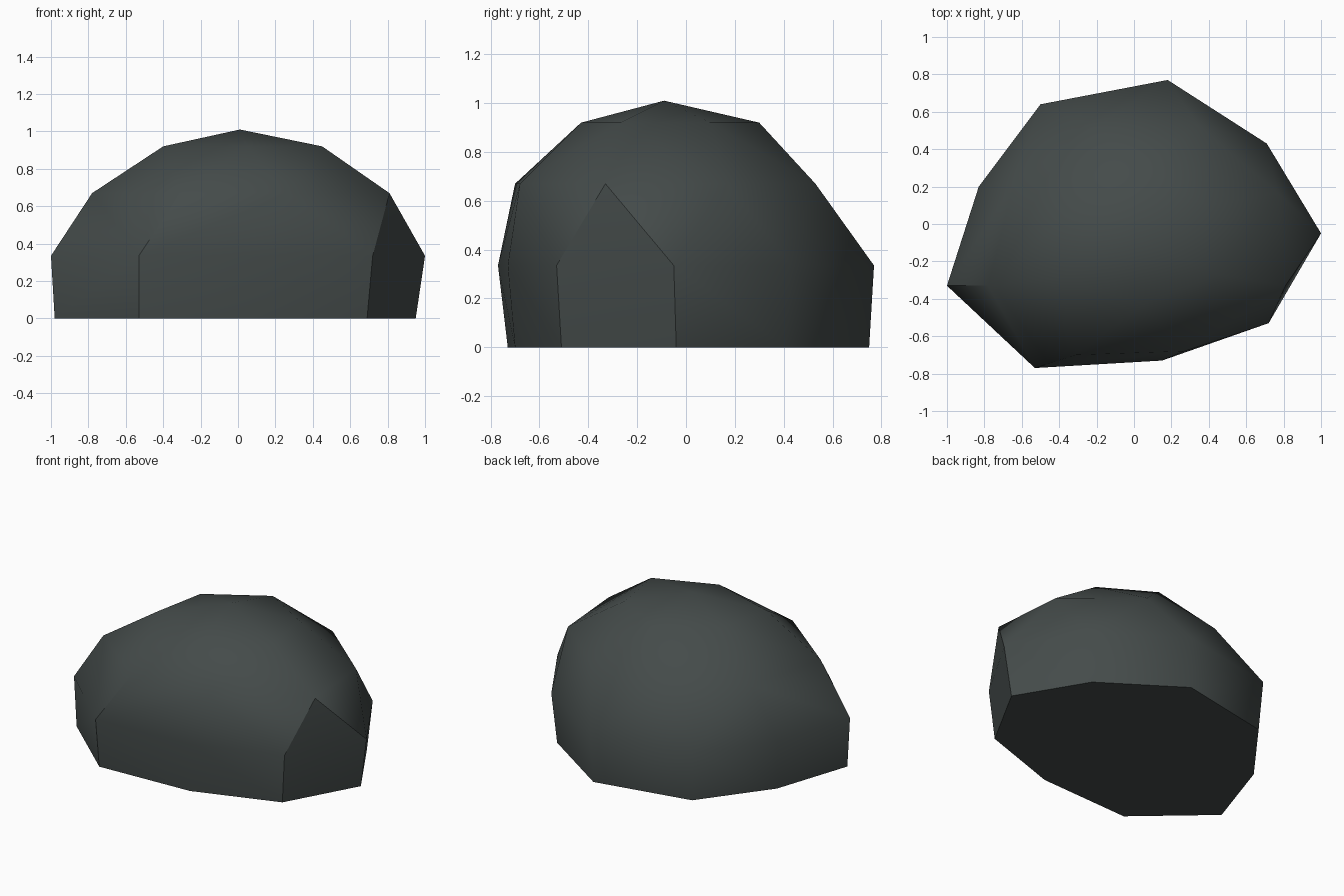
import bpy, bmesh

if "Cube" in bpy.data.objects:
    bpy.data.objects.remove(bpy.data.objects["Cube"])

# Rings of the boulder, each as (height, outline points), from ground to top
base = [(.95, -.04), (.68, .41), (.17, .75), (-.48, .62), (-.81, .18),
        (-.98, -.33), (-.53, -.73), (.13, -.70), (.69, -.51)]
belly = [(1, -.05), (.71, .43), (.18, .77), (-.5, .64), (-.83, .2),
         (-1, -.33), (-.53, -.77), (.15, -.73), (.72, -.53)]
shoulder = [(.81, -.33), (.77, .165), (.34, .53), (-.22, .51), (-.64, .22),
            (-.78, -.33), (-.31, -.70), (.27, -.68)]
crown = [(.45, -.27), (.39, .10), (.05, .30), (-.33, .07), (-.40, -.29), (.05, -.43)]
rings = [(0, base), (.335, belly), (.67, shoulder), (.92, crown), (1.01, [(.01, -.09)])]

bm = bmesh.new()
verts = [[bm.verts.new((x, y, z)) for x, y in pts] for z, pts in rings]
low, mid, high = verts[:3]

# Hard creases: the chipped right facet and the two left front corners
creases = {frozenset(p) for p in [
    (low[0], mid[0]), (mid[0], high[0]), (low[8], mid[8]), (mid[8], high[0]),
    (low[6], mid[6]), (mid[6], high[6]), (low[5], mid[5]), (mid[5], high[5])]}

# Skin the rings as one convex stone
bmesh.ops.convex_hull(bm, input=bm.verts[:])
bmesh.ops.recalc_face_normals(bm, faces=bm.faces[:])
bm.normal_update()
for f in bm.faces:
    f.smooth = True
for e in bm.edges:
    under = sum(f.normal.z < -.9 for f in e.link_faces)
    e.smooth = not (under == 1 or frozenset(e.verts) in creases)

mesh = bpy.data.meshes.new("boulder")
bm.to_mesh(mesh)
bm.free()

stone = bpy.data.materials.new("dark_stone")
stone.diffuse_color = (.058, .070, .068, 1)
stone.use_nodes = True
stone.node_tree.nodes["Principled BSDF"].inputs["Base Color"].default_value = stone.diffuse_color
mesh.materials.append(stone)
boulder = bpy.data.objects.new("boulder", mesh)
bpy.context.collection.objects.link(boulder)
